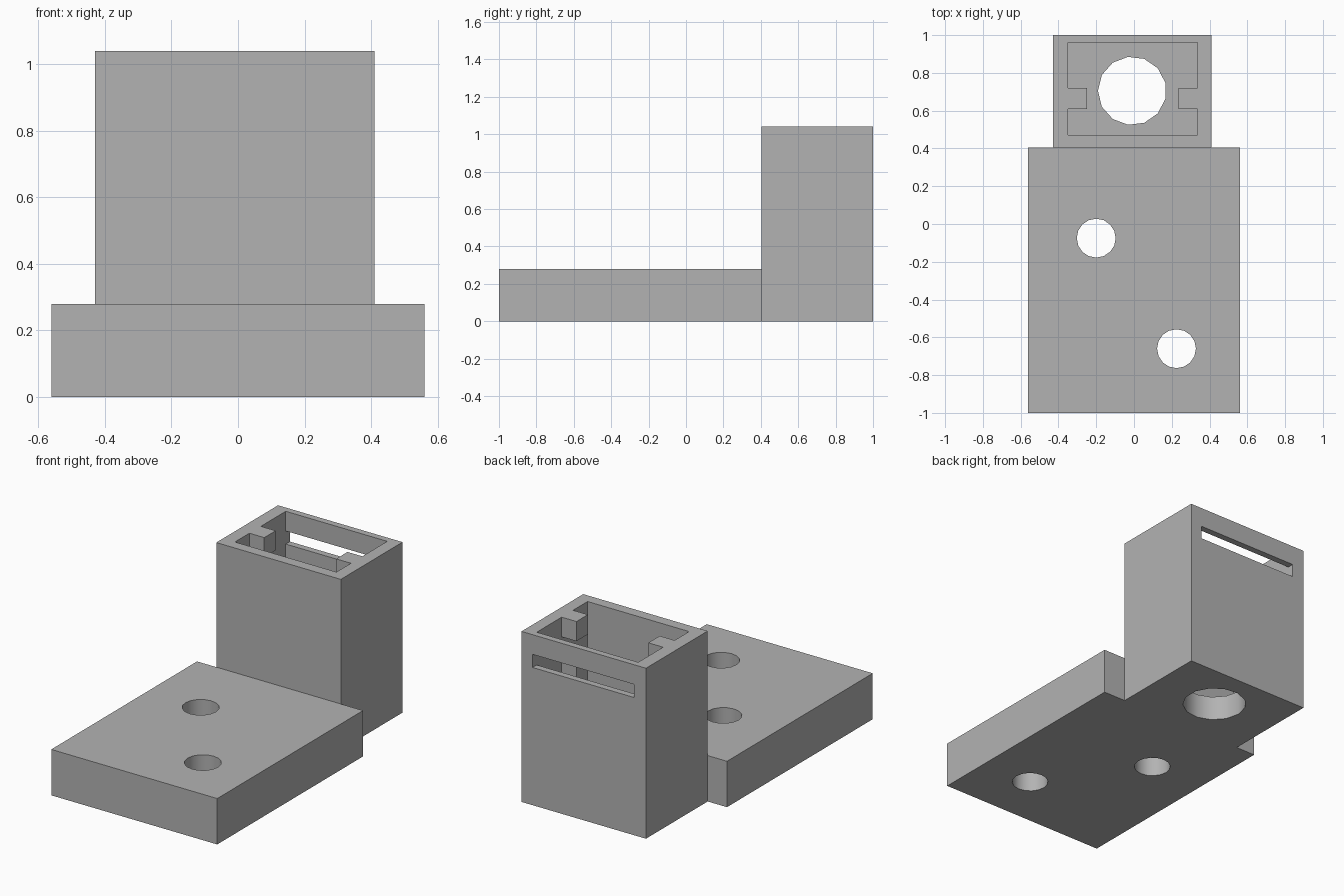
import bpy, bmesh
from math import cos, sin, pi, radians

cube = bpy.data.objects.get("Cube")
if cube:
    bpy.data.objects.remove(cube, do_unlink=True)

grey = bpy.data.materials.new("plain grey")
grey.use_nodes = True
colour = (0.45, 0.45, 0.45, 1)
grey.diffuse_color = colour
grey.node_tree.nodes["Principled BSDF"].inputs["Base Color"].default_value = colour


def prism(name, outline, bottom, top):
    """Upright solid from a counter-clockwise outline."""
    bm = bmesh.new()
    base = bm.faces.new([bm.verts.new((x, y, bottom)) for x, y in outline])
    base.normal_update()
    up = bmesh.ops.extrude_face_region(bm, geom=[base])["geom"]
    verts = [v for v in up if isinstance(v, bmesh.types.BMVert)]
    bmesh.ops.translate(bm, verts=verts, vec=(0, 0, top - bottom))
    bmesh.ops.recalc_face_normals(bm, faces=bm.faces[:])
    mesh = bpy.data.meshes.new(name)
    bm.to_mesh(mesh)
    bm.free()
    mesh.materials.append(grey)
    obj = bpy.data.objects.new(name, mesh)
    bpy.context.collection.objects.link(obj)
    return obj


def rectangle(x0, x1, y0, y1):
    return [(x0, y0), (x1, y0), (x1, y1), (x0, y1)]


def ring(x, y, radius, sides):
    # First corner points toward -x
    angles = [pi + 2 * pi * i / sides for i in range(sides)]
    return [(x + radius * cos(a), y + radius * sin(a)) for a in angles]


def cut(target, *cutters):
    bpy.context.view_layer.objects.active = target
    for cutter in cutters:
        cutter.hide_render = True
        mod = target.modifiers.new("cut", "BOOLEAN")
        mod.operation = "DIFFERENCE"
        mod.solver = "EXACT"
        mod.object = cutter
        bpy.ops.object.modifier_apply(modifier=mod.name)
        bpy.data.objects.remove(cutter, do_unlink=True)
    bpy.ops.object.select_all(action="DESELECT")
    target.select_set(True)
    bpy.ops.object.shade_smooth_by_angle(angle=radians(32))


# Mounting plate with two screw holes
plate = prism("mounting_plate", rectangle(-0.56, 0.56, -1, 0.405), 0, 0.28)
cut(plate, *[prism("screw_hole", ring(x, y, 0.103, 16), -0.1, 0.4)
             for x, y in ((-0.2, -0.075), (0.225, -0.66))])

# Hollow tower: pocket with two guide ribs, floor hole and back slot
tower = prism("tower", rectangle(-0.43, 0.41, 0.405, 1), 0, 1.04)
left, right, rib = -0.35, 0.335, 0.1
pocket = [(left, 0.47), (right, 0.47), (right, 0.61), (right - rib, 0.61),
          (right - rib, 0.72), (right, 0.72), (right, 0.96), (left, 0.96),
          (left, 0.72), (left + rib, 0.72), (left + rib, 0.61), (left, 0.61)]
cut(tower,
    prism("pocket", pocket, 0.15, 1.2),
    prism("floor_hole", ring(-0.01, 0.705, 0.181, 13), -0.1, 0.3),
    prism("back_slot", rectangle(left, right, 0.54, 1.1), 0.84, 0.92))
